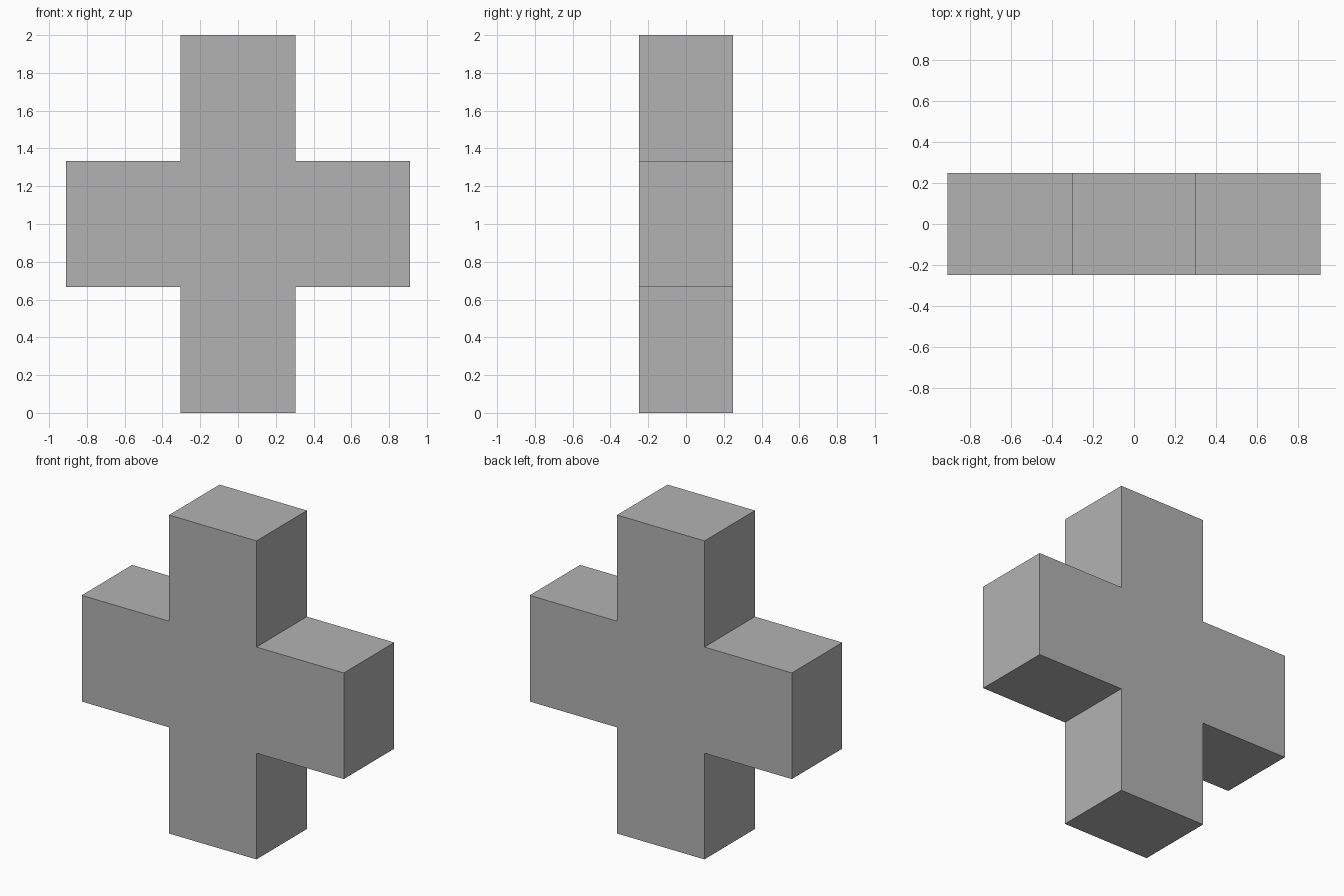
import bpy
import bmesh

# Remove the default cube
cube = bpy.data.objects.get("Cube")
if cube:
    bpy.data.objects.remove(cube, do_unlink=True)

# Plain grey
GREY = (0.45, 0.45, 0.45, 1.0)
grey = bpy.data.materials.new("plain_grey")
grey.use_nodes = True
grey.diffuse_color = GREY
grey.node_tree.nodes["Principled BSDF"].inputs["Base Color"].default_value = GREY

# Cross proportions: three equal cells wide and three equal cells tall
HEIGHT = 2.0
CELL_H = HEIGHT / 3
CELL_W = 0.607
DEPTH = 0.5

# One quarter of the outline, mirrored around the centre
inner_x, outer_x = CELL_W / 2, CELL_W * 1.5
inner_z, outer_z = CELL_H / 2, HEIGHT / 2
quarter = [(outer_x, inner_z), (inner_x, inner_z), (inner_x, outer_z)]
upper = quarter + [(-x, z) for x, z in reversed(quarter)]
outline = upper + [(x, -z) for x, z in reversed(upper)]

# Extrude the outline from front to back
bm = bmesh.new()
front = bm.faces.new([bm.verts.new((x, -DEPTH / 2, z + HEIGHT / 2)) for x, z in outline])
extruded = bmesh.ops.extrude_face_region(bm, geom=[front], use_keep_orig=True)
back_verts = [g for g in extruded["geom"] if isinstance(g, bmesh.types.BMVert)]
bmesh.ops.translate(bm, verts=back_verts, vec=(0, DEPTH, 0))
bmesh.ops.recalc_face_normals(bm, faces=bm.faces)

mesh = bpy.data.meshes.new("cross_block")
bm.to_mesh(mesh)
bm.free()
mesh.materials.append(grey)
bpy.context.collection.objects.link(bpy.data.objects.new("cross_block", mesh))
